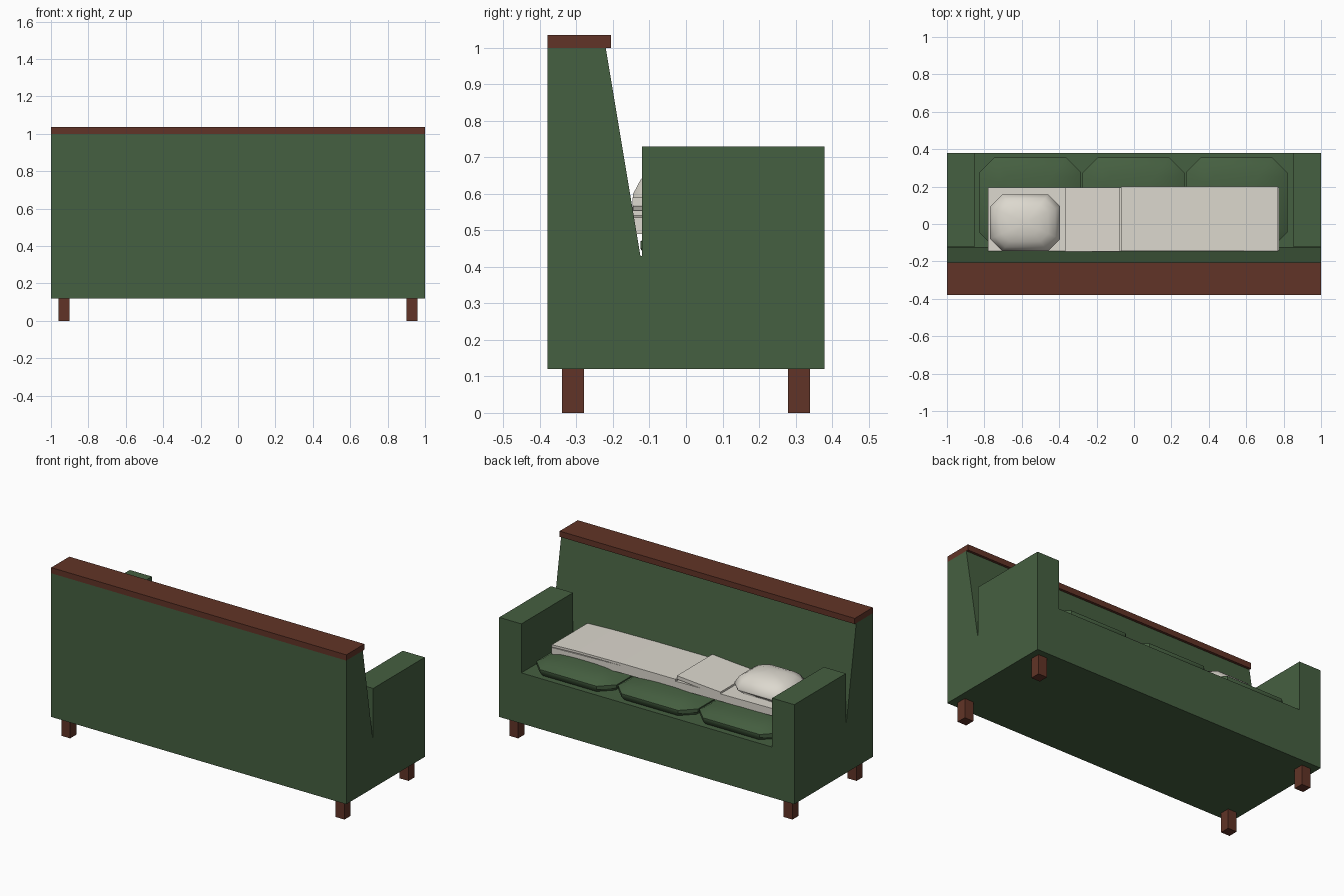
import bpy, bmesh, math

if "Cube" in bpy.data.objects:
    bpy.data.objects.remove(bpy.data.objects["Cube"])


def material(name, rgb):
    m = bpy.data.materials.new(name)
    m.diffuse_color = (*rgb, 1)
    m.use_nodes = True
    m.node_tree.nodes["Principled BSDF"].inputs["Base Color"].default_value = m.diffuse_color
    return m


GREEN = material("green fabric", (0.06, 0.115, 0.052))
WOOD = material("dark wood", (0.12, 0.034, 0.02))
LINEN = material("linen", (0.72, 0.69, 0.62))


def finish(name, bm, mat):
    bmesh.ops.recalc_face_normals(bm, faces=bm.faces)
    me = bpy.data.meshes.new(name)
    bm.to_mesh(me)
    bm.free()
    me.materials.append(mat)
    ob = bpy.data.objects.new(name, me)
    bpy.context.collection.objects.link(ob)
    return ob


def prism(name, ring_a, ring_b, mat):
    """Solid between two matching outlines."""
    bm = bmesh.new()
    a = [bm.verts.new(p) for p in ring_a]
    b = [bm.verts.new(p) for p in ring_b]
    bm.faces.new(a)
    bm.faces.new(b)
    for i in range(len(a)):
        j = (i + 1) % len(a)
        bm.faces.new((a[i], a[j], b[j], b[i]))
    return finish(name, bm, mat)


def box(name, x, y, z, mat):
    outline = [(x[0], y[0]), (x[1], y[0]), (x[1], y[1]), (x[0], y[1])]
    return prism(name, [(*p, z[0]) for p in outline], [(*p, z[1]) for p in outline], mat)


def slab(name, top, thick, y, mat):
    """Cloth layer: wavy top line along x, extruded in y."""
    prof = top + [(px, pz - thick) for px, pz in reversed(top)]
    return prism(name, [(px, y[0], pz) for px, pz in prof],
                 [(px, y[1], pz) for px, pz in prof], mat)


def cushion(name, x, y, rings, cut, mat):
    """Puffy pad: stacked rings (inset scale, z) of a corner-cut rectangle."""
    cx, cy = sum(x) / 2, sum(y) / 2
    hx, hy = (x[1] - x[0]) / 2, (y[1] - y[0]) / 2
    c, d = hx - cut, hy - cut
    outline = [(c, -hy), (hx, -d), (hx, d), (c, hy), (-c, hy), (-hx, d), (-hx, -d), (-c, -hy)]
    bm = bmesh.new()
    loops = [[bm.verts.new((cx + px * s, cy + py * s, z)) for px, py in outline] for s, z in rings]
    for lo, hi in zip(loops, loops[1:]):
        for i in range(8):
            j = (i + 1) % 8
            bm.faces.new((lo[i], lo[j], hi[j], hi[i]))
    bm.faces.new(loops[0])
    bm.faces.new(loops[-1])
    ob = finish(name, bm, mat)
    bpy.ops.object.select_all(action='DESELECT')
    ob.select_set(True)
    bpy.context.view_layer.objects.active = ob
    bpy.ops.object.shade_smooth_by_angle(angle=math.radians(40))


# base and sloped backrest in one side profile
side = [(-.38, .12), (-.38, 1.0), (-.22, 1.0), (-.125, .43), (.38, .43), (.38, .12)]
prism("sofa_body", [(-1, y, z) for y, z in side], [(1, y, z) for y, z in side], GREEN)
box("back_rail", (-1, 1), (-.38, -.205), (1.0, 1.035), WOOD)

# arms and legs
for s, label in ((-1, "left"), (1, "right")):
    box(label + "_arm", sorted((s * .85, s)), (-.12, .38), (.43, .73), GREEN)
    for t, end in ((-1, "back"), (1, "front")):
        box(f"{end}_{label}_leg", sorted((s * .9, s * .96)), sorted((t * .28, t * .34)), (0, .12), WOOD)

# three seat cushions
for i in range(3):
    cx = (i - 1) * .552 - .003
    cushion(f"seat_cushion_{i + 1}", (cx - .272, cx + .272), (-.125, .355),
            [(.93, .425), (1, .45), (1, .47), (.86, .492), (.6, .508), (.3, .515)], .08, GREEN)

# folded bedding layers
slab("sheet", [(-.78, .562), (-.3, .556), (.3, .55), (.775, .535)], .045, (-.145, .195), LINEN)
slab("blanket", [(-.07, .568), (.3, .567), (.6, .562), (.77, .555)], .014, (-.145, .2), LINEN)
slab("blanket_fold", [(-.37, .568), (-.2, .58), (-.075, .59)], .022, (-.147, .195), LINEN)

# pillow
cushion("pillow", (-.77, -.395), (-.145, .158),
        [(.8, .56), (1, .59), (1, .6), (.86, .64), (.66, .664), (.4, .678), (.15, .683)], .065, LINEN)
